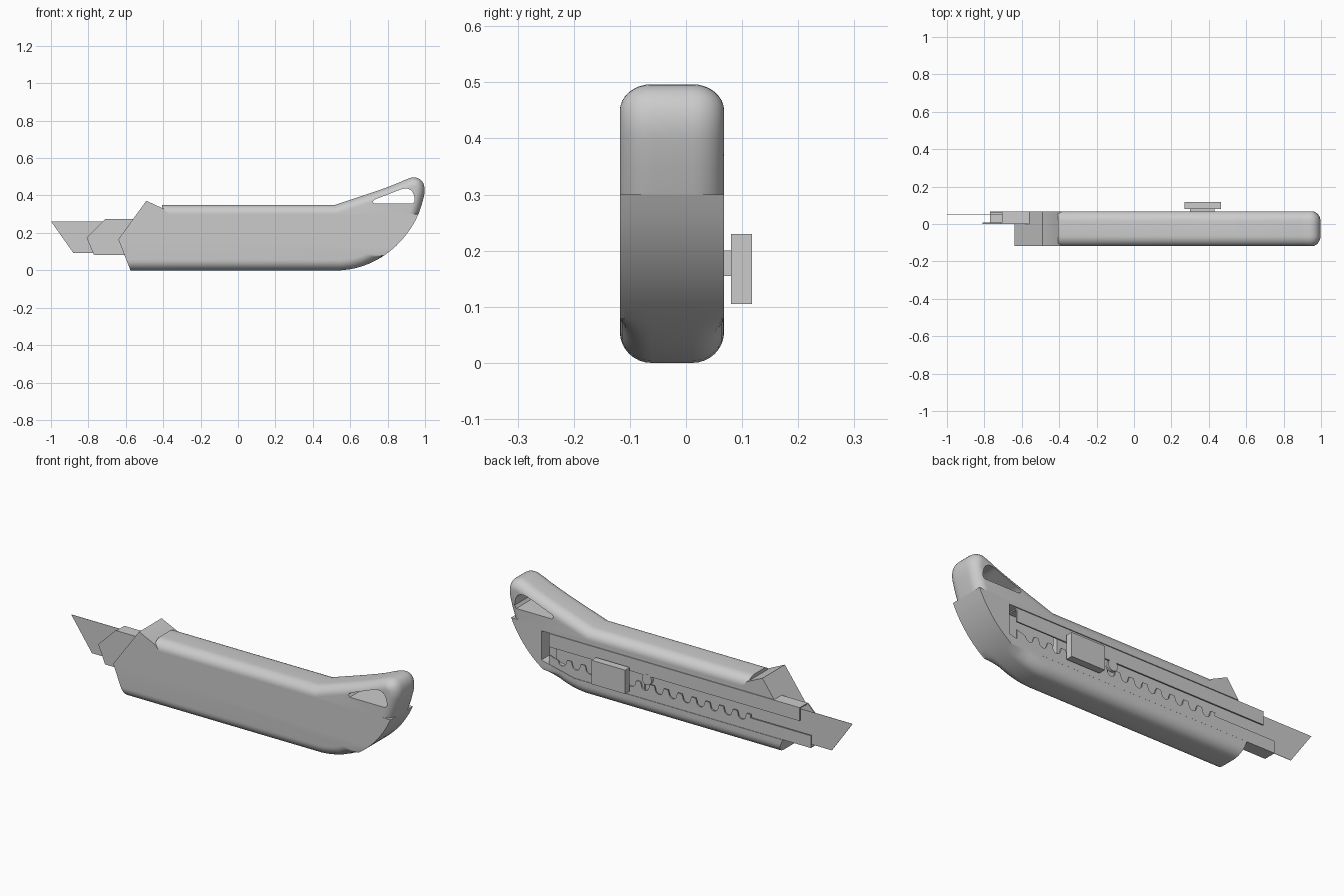
import bpy, bmesh, math
from mathutils import Vector
from mathutils.geometry import interpolate_bezier

if "Cube" in bpy.data.objects:
    bpy.data.objects.remove(bpy.data.objects["Cube"])

grey = bpy.data.materials.new("plain grey")
grey.use_nodes = True
grey.diffuse_color = (0.6, 0.6, 0.6, 1)
grey.node_tree.nodes["Principled BSDF"].inputs["Base Color"].default_value = (0.6, 0.6, 0.6, 1)

FRONT, BACK = -0.118, 0.068
ROUND = 0.056


def bezier(a, b, c, d, n=14):
    """Curve points from a to d with handles b and c."""
    return [(p.x, p.y) for p in interpolate_bezier(*[Vector(q) for q in (a, b, c, d)], n)]


def inset(pts, widths):
    """Move each outline edge inward by its own width."""
    out = []
    n = len(pts)
    normals = []
    for i in range(n):
        e = Vector(pts[(i + 1) % n]) - Vector(pts[i])
        normals.append(Vector((-e.y, e.x)).normalized())
    for i in range(n):
        n1, n2, d1, d2 = normals[i - 1], normals[i], widths[i - 1], widths[i]
        det = n1.x * n2.y - n1.y * n2.x
        if abs(det) < 0.3:
            move = (n1 + n2).normalized() * (d1 + d2) / 2
        else:
            move = Vector((d1 * n2.y - d2 * n1.y, n1.x * d2 - n2.x * d1)) / det
        out.append(Vector(pts[i]) + move)
    return out


def prism(name, pts, y0, y1, rule=None, r=ROUND, steps=8):
    """Side outline extruded along y; rule gives each edge's share of rounding."""
    n = len(pts)
    rings = [(y0, 0), (y1, 0)]
    weights = [0] * n
    if rule:
        mids = [(Vector(pts[i]) + Vector(pts[(i + 1) % n])) / 2 for i in range(n)]
        weights = [rule(m.x, m.y) for m in mids]
        angles = [math.pi / 2 * k / steps for k in range(steps + 1)]
        half = [(r * (1 - math.cos(a)), r * (1 - math.sin(a))) for a in angles]
        rings = [(y0 + y, d) for y, d in half] + [(y1 - y, d) for y, d in reversed(half)]
    bm = bmesh.new()
    loops = []
    for y, d in rings:
        loops.append([bm.verts.new((p[0], y, p[1])) for p in inset(pts, [w * d for w in weights])])
    for a, b in zip(loops, loops[1:]):
        for i in range(n):
            j = (i + 1) % n
            bm.faces.new((a[i], a[j], b[j], b[i]))
    bm.faces.new(loops[0])
    bm.faces.new(loops[-1][::-1])
    bmesh.ops.recalc_face_normals(bm, faces=bm.faces)
    mesh = bpy.data.meshes.new(name)
    bm.to_mesh(mesh)
    bm.free()
    mesh.materials.append(grey)
    obj = bpy.data.objects.new(name, mesh)
    bpy.context.collection.objects.link(obj)
    return obj


def box(name, x0, x1, y0, y1, z0, z1):
    return prism(name, [(x0, z0), (x1, z0), (x1, z1), (x0, z1)], y0, y1)


def activate(obj):
    bpy.ops.object.select_all(action="DESELECT")
    obj.select_set(True)
    bpy.context.view_layer.objects.active = obj


def cut(obj, cutter):
    cutter.hide_render = True
    mod = obj.modifiers.new("cut", "BOOLEAN")
    mod.operation, mod.solver, mod.object = "DIFFERENCE", "EXACT", cutter
    activate(obj)
    bpy.ops.object.modifier_apply(modifier=mod.name)
    bpy.data.objects.remove(cutter)


def smooth(obj):
    activate(obj)
    bpy.ops.object.shade_smooth_by_angle(angle=math.radians(30))


# Handle body: wedge at the nose, rounded belly, square-edged tail
tail = bezier((0.55, 0), (0.73, 0.01), (0.89, 0.13), (0.965, 0.30))
body = prism("handle_body",
             [(-0.64, 0.165), (-0.575, 0)] + tail + [(-0.37, 0.30), (-0.40, 0.33), (-0.49, 0.372)],
             FRONT, BACK, lambda x, z: 1 if z < 0.055 and x > -0.59 else 0)
channel = [(-1, 0.08), (0.60, 0.08), (0.79, 0.125), (0.79, 0.278), (-1, 0.278)]
cut(body, prism("channel_cutter", channel, 0, 0.2))
smooth(body)

# Rounded upper grip rising into the hanging loop
grip = prism("upper_grip",
             [(-0.405, 0.30), (0.965, 0.30), (0.982, 0.35)]
             + bezier((0.994, 0.395), (1.008, 0.455), (0.985, 0.506), (0.925, 0.495), 12)
             + bezier((0.89, 0.482), (0.79, 0.435), (0.65, 0.395), (0.52, 0.35), 10)
             + [(-0.405, 0.35)],
             FRONT, BACK, lambda x, z: 0.85 if z > 0.301 and x > -0.40 else 0)
hole = ([(0.73, 0.356), (0.935, 0.356)]
        + bezier((0.945, 0.37), (0.945, 0.42), (0.92, 0.45), (0.87, 0.432), 8)
        + [(0.73, 0.378), (0.72, 0.367)])
cut(grip, prism("loop_cutter", hole, -0.3, 0.3))
smooth(grip)

# Sheet metal blade holder: wall, two webs and two facing lips
END = 0.745
prism("holder_wall", [(-0.81, 0.175), (-0.77, 0.081), (END, 0.081), (END, 0.275), (-0.71, 0.275)],
      0.001, 0.007)
box("holder_top_web", -0.705, END, 0.007, 0.06, 0.269, 0.275)
box("holder_bottom_web", -0.77, 0.60, 0.007, 0.06, 0.081, 0.087)
box("holder_upper_lip", -0.705, END, 0.06, 0.067, 0.205, 0.275)

# Lower lip with a row of round locking notches
lip = [(-0.77, 0.081), (0.60, 0.081), (END, 0.115), (END, 0.163)]
for k in range(14):
    cx = 0.67 - 0.08 * k
    for s in range(9):
        a = math.pi * s / 8
        lip.append((cx + 0.022 * math.cos(a), 0.147 - 0.022 * math.sin(a)))
    lip += [(cx - 0.028, 0.163), (cx - 0.052, 0.163)]
lip += [(-0.42, 0.145), (-0.77, 0.145)]
prism("holder_toothed_lip", lip, 0.06, 0.067)

# Blade with slanted tip
prism("blade", [(-1, 0.262), (-0.88, 0.092), (0.25, 0.092), (0.25, 0.262)], 0.049, 0.051)

# Slider: inner carriage, stem, thumb button and round catch
box("slider_carriage", 0.20, 0.50, 0.03, 0.057, 0.10, 0.26)
box("slider_stem", 0.30, 0.43, 0.057, 0.082, 0.155, 0.20)
box("thumb_button", 0.27, 0.465, 0.08, 0.118, 0.105, 0.23)
disc = [(0.18 + 0.028 * math.cos(math.tau * k / 20), 0.185 + 0.028 * math.sin(math.tau * k / 20))
        for k in range(20)]
smooth(prism("slider_catch", disc, 0.052, 0.068))
